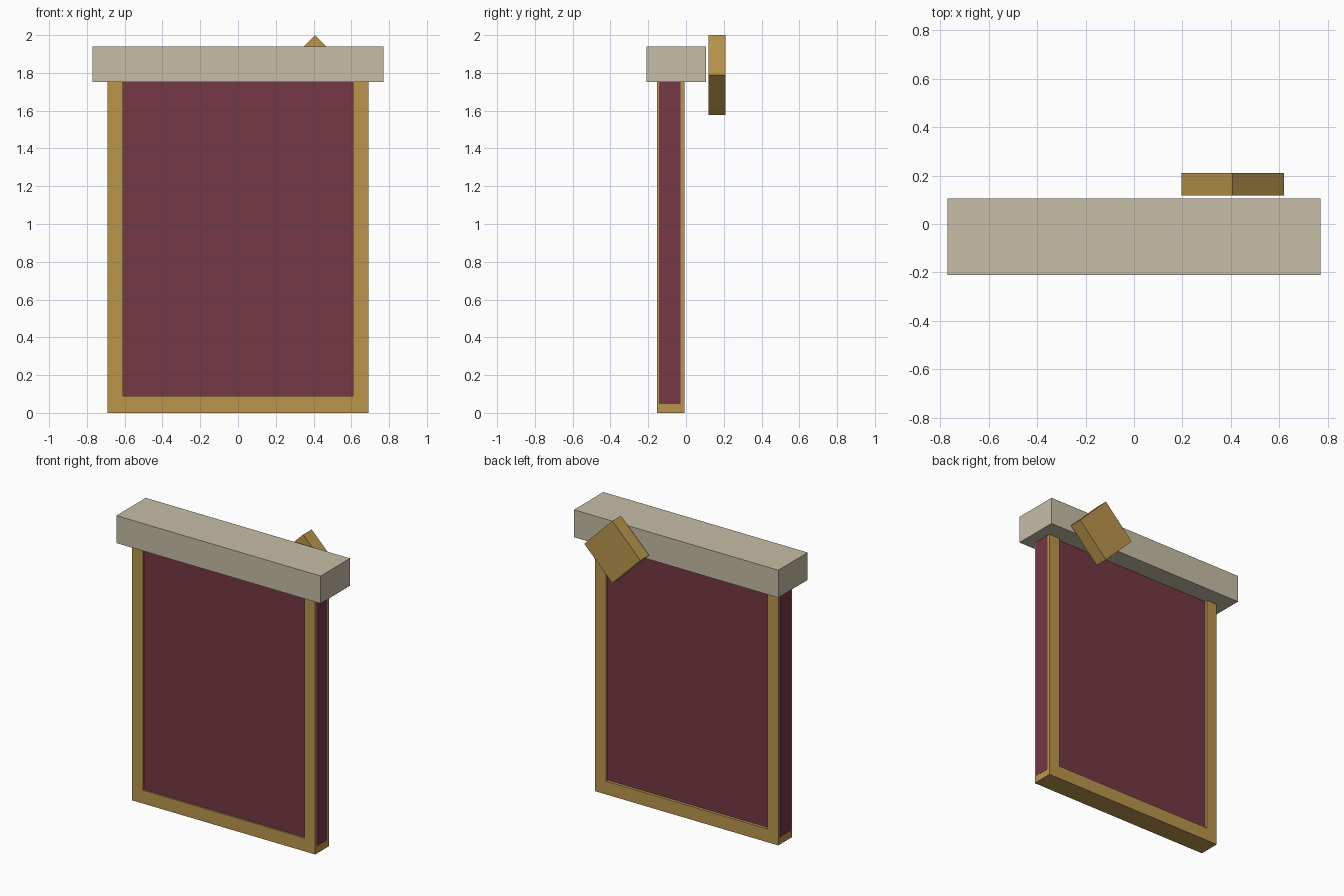
import bpy, bmesh
from math import radians
from mathutils import Matrix, Vector

if "Cube" in bpy.data.objects:
    bpy.data.objects.remove(bpy.data.objects["Cube"])


def material(name, rgb):
    m = bpy.data.materials.new(name)
    m.diffuse_color = (*rgb, 1)
    m.use_nodes = True
    m.node_tree.nodes["Principled BSDF"].inputs["Base Color"].default_value = m.diffuse_color
    return m


gold = material("gold_wood", (0.49, 0.30, 0.07))
maroon = material("maroon_cloth", (0.18, 0.04, 0.058))
stone = material("pale_stone", (0.57, 0.51, 0.38))


def box(name, x, y, z, mat, turn=0):
    """Box from (min, max) ranges, optionally turned about y."""
    lo, hi = Vector((x[0], y[0], z[0])), Vector((x[1], y[1], z[1]))
    mesh = bpy.data.meshes.new(name)
    bm = bmesh.new()
    bmesh.ops.create_cube(bm, size=1, matrix=Matrix.Diagonal((*(hi - lo), 1)))
    bm.to_mesh(mesh)
    bm.free()
    mesh.materials.append(mat)
    ob = bpy.data.objects.new(name, mesh)
    ob.location = (lo + hi) / 2
    ob.rotation_euler.y = radians(turn)
    bpy.context.collection.objects.link(ob)
    return ob


# Frame: bottom rail and two stiles running up into the cap
frame_y = (-0.154, -0.008)
box("bottom_rail", (-0.69, 0.69), frame_y, (0, 0.09), gold)
box("left_stile", (-0.69, -0.61), frame_y, (0.09, 1.80), gold)
box("right_stile", (0.61, 0.69), frame_y, (0.09, 1.80), gold)

# Recessed panel, its edges showing flush at the sides
box("panel", (-0.691, 0.691), (-0.142, -0.028), (0.048, 1.80), maroon)

# Overhanging cap
box("cap", (-0.77, 0.77), (-0.21, 0.106), (1.753, 1.94), stone)

# Square block standing on its corner behind the cap
box("corner_block", (0.258, 0.558), (0.118, 0.21), (1.638, 1.938), gold, 45)
